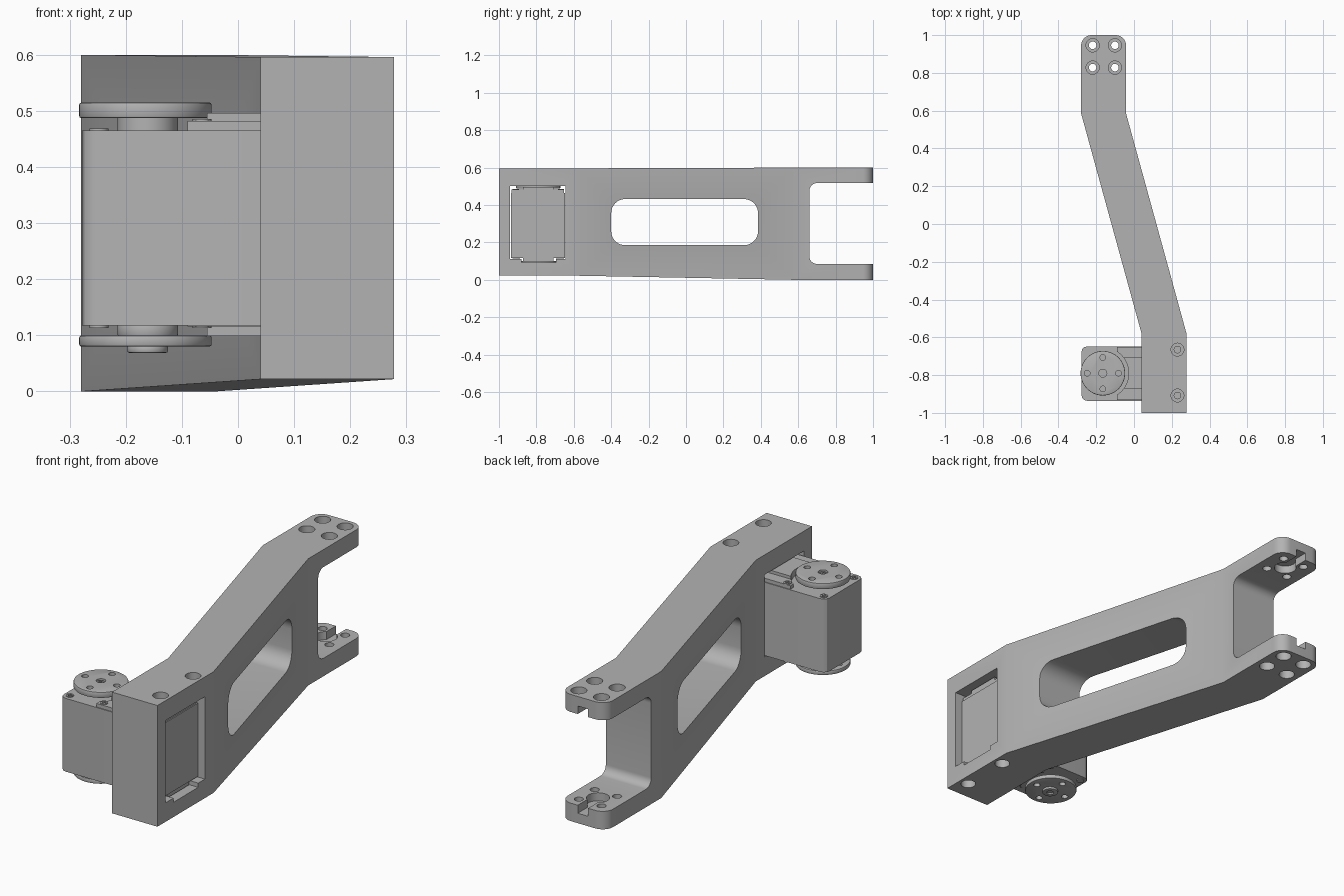
import bpy, bmesh, math
from mathutils import Matrix, Vector

if "Cube" in bpy.data.objects:
    bpy.data.objects.remove(bpy.data.objects["Cube"], do_unlink=True)

grey = bpy.data.materials.new("plain grey")
grey.use_nodes = True
grey.diffuse_color = (0.45, 0.45, 0.45, 1)
grey.node_tree.nodes["Principled BSDF"].inputs["Base Color"].default_value = grey.diffuse_color


def finish(name, bm):
    bmesh.ops.recalc_face_normals(bm, faces=bm.faces)
    mesh = bpy.data.meshes.new(name)
    bm.to_mesh(mesh)
    bm.free()
    mesh.materials.append(grey)
    ob = bpy.data.objects.new(name, mesh)
    bpy.context.collection.objects.link(ob)
    return ob


def box(name, lo, hi, radius=0, axis=2, segments=6, pick=None):
    """Box between two corners, its edges along one axis rounded."""
    lo, hi = Vector(lo), Vector(hi)
    bm = bmesh.new()
    bmesh.ops.create_cube(bm, size=1)
    for v in bm.verts:
        v.co = Vector([(lo[i] + hi[i]) / 2 + v.co[i] * (hi[i] - lo[i]) for i in range(3)])
    if radius:
        edges = [e for e in bm.edges
                 if abs((e.verts[0].co - e.verts[1].co).normalized()[axis]) > 0.9
                 and (pick is None or pick(e.verts[0].co))]
        bmesh.ops.bevel(bm, geom=edges, offset=radius, segments=segments,
                        profile=0.5, affect='EDGES')
    return finish(name, bm)


def cyl(name, x, y, z0, z1, r, rim=0, sides=48):
    """Upright cylinder with an optional small rim bevel."""
    bm = bmesh.new()
    bmesh.ops.create_cone(bm, cap_ends=True, segments=sides, radius1=r, radius2=r,
                          depth=z1 - z0, matrix=Matrix.Translation((x, y, (z0 + z1) / 2)))
    if rim:
        edges = [e for e in bm.edges if abs(e.verts[0].co.z - e.verts[1].co.z) < 1e-5]
        bmesh.ops.bevel(bm, geom=edges, offset=rim, segments=2, profile=0.5, affect='EDGES')
    return finish(name, bm)


def cut(target, cutter, operation='DIFFERENCE'):
    mod = target.modifiers.new("cut", 'BOOLEAN')
    mod.operation, mod.solver, mod.object = operation, 'EXACT', cutter
    bpy.ops.object.select_all(action='DESELECT')
    bpy.context.view_layer.objects.active = target
    target.select_set(True)
    bpy.ops.object.modifier_apply(modifier="cut")
    bpy.data.objects.remove(cutter, do_unlink=True)


def screw(name, x, y, z0, z1, r):
    """Cross-head screw whose top is at z1."""
    ob = cyl(name, x, y, z0, z1, r, sides=24)
    a, b = r * 0.7, r * 0.18
    for u, v in ((a, b), (b, a)):
        cut(ob, box("cross", (x - u, y - v, z1 - 0.006), (x + u, y + v, z1 + 0.01)))


# Cranked arm: four cross-sections joined into one bar
bm = bmesh.new()
rings = []
for y, x0, x1, z0, z1 in ((-1, 0.04, 0.278, 0.022, 0.596), (-0.58, 0.04, 0.278, 0.022, 0.596),
                          (0.585, -0.28, -0.042, 0, 0.6), (1, -0.28, -0.042, 0, 0.6)):
    rings.append([bm.verts.new(p) for p in ((x0, y, z0), (x1, y, z0), (x1, y, z1), (x0, y, z1))])
for a, b in zip(rings, rings[1:]):
    for i in range(4):
        j = (i + 1) % 4
        bm.faces.new((a[i], a[j], b[j], b[i]))
bm.faces.new(rings[0])
bm.faces.new(rings[-1])
tips = [e for e in bm.edges if all(v.co.y > 0.99 for v in e.verts)
        and abs(e.verts[0].co.z - e.verts[1].co.z) > 0.1]
bmesh.ops.bevel(bm, geom=tips, offset=0.055, segments=8, profile=0.5, affect='EDGES')
arm = finish("arm", bm)

# Window through the arm, fork gap and servo pocket
cut(arm, box("window", (-0.5, -0.4, 0.185), (0.5, 0.385, 0.432), 0.075, 0, 8))
cut(arm, box("fork_gap", (-0.5, 0.66, 0.085), (0.5, 1.2, 0.517), 0.04, 0, 8))
cut(arm, box("pocket", (-0.1, -0.94, 0.112), (0.5, -0.645, 0.502)))
cut(arm, box("pocket_notch", (-0.1, -0.88, 0.092), (0.5, -0.695, 0.2)))

# Counterbored holes in the fork tips
cx, cy = -0.16, 0.887
for x in (cx - 0.059, cx + 0.059):
    for y in (cy - 0.059, cy + 0.059):
        cut(arm, cyl("hole", x, y, -0.1, 0.7, 0.02, sides=24))
        cut(arm, cyl("low_bore", x, y, -0.1, 0.04, 0.035, sides=32))
        cut(arm, cyl("high_bore", x, y, 0.56, 0.7, 0.035, sides=32))

# Keyhole recesses on the inner faces of the fork
for z0, z1 in ((0.047, 0.2), (0.4, 0.555)):
    cut(arm, cyl("recess", cx, cy, z0, z1, 0.05, sides=32))
    cut(arm, box("slot", (cx - 0.027, cy, z0), (cx + 0.027, 1.1, z1)))

# Screw holes at the servo end, above and below
for i, y in enumerate((-0.665, -0.908)):
    cut(arm, cyl("bore", 0.23, y, 0.55, 0.7, 0.034, sides=32))
    cut(arm, cyl("bore", 0.23, y, -0.1, 0.065, 0.034, sides=32))
    screw(f"arm_screw_{i}", 0.23, y, 0.54, 0.56, 0.02)

# Servo case with chamfered free corners
sx, sy = -0.165, -0.79
case = box("servo_case", (-0.278, -0.936, 0.118), (0.245, -0.648, 0.465), 0.03, 2, 3,
           lambda c: c.x < 0)

# Raised shoulders and ribs behind the discs
for name, z0, z1, rz0, rz1 in (("top", 0.46, 0.482, 0.47, 0.496),
                               ("bottom", 0.116, 0.122, 0.099, 0.13)):
    shoulder = box(name + "_shoulder", (-0.09, -0.932, z0), (0.24, -0.652, z1))
    rib = box(name + "_rib", (-0.06, -0.872, rz0), (0.24, -0.708, rz1))
    for part in (shoulder, rib):
        clear = (z0 + 0.005, 0.6) if name == "top" else (0.0, 0.118)
        cut(part, cyl("clearance", sx, sy, clear[0], clear[1], 0.137))

# Corner screws of the case
for i, (x, y, z) in enumerate(((-0.248, -0.678, 0.465), (-0.248, -0.904, 0.465),
                               (-0.064, -0.668, 0.482), (-0.064, -0.91, 0.482))):
    screw(f"case_screw_{i}", x, y, z - 0.02, z + 0.004, 0.017)
    cyl(f"case_foot_{i}", x, y, 0.113, 0.13, 0.017, sides=24)

# Output discs, top and bottom, with four holes each
for name, z0, z1 in (("top_disc", 0.487, 0.515), ("bottom_disc", 0.08, 0.1)):
    disc = cyl(name, sx, sy, z0, z1, 0.118, 0.004, 64)
    for k in range(4):
        a = k * math.pi / 2
        cut(disc, cyl("pin", sx + 0.083 * math.cos(a), sy + 0.083 * math.sin(a),
                      z0 - 0.02, z1 + 0.02, 0.015, sides=20))
    if name == "top_disc":
        cut(disc, cyl("center_bore", sx, sy, z1 - 0.01, z1 + 0.02, 0.021, sides=24))
screw("center_screw", sx, sy, 0.49, 0.511, 0.013)
cyl("top_hub", sx + 0.004, sy, 0.46, 0.49, 0.054)
cyl("bottom_hub", sx + 0.004, sy, 0.098, 0.122, 0.054, 0.004)
cap = cyl("bottom_cap", sx + 0.004, sy, 0.069, 0.082, 0.036, 0.003)
cut(cap, cyl("cap_bore", sx + 0.004, sy, 0.05, 0.076, 0.016, sides=24))

# Smooth shading on curved faces only
bpy.ops.object.select_all(action='DESELECT')
for ob in bpy.context.scene.objects:
    if ob.type == 'MESH':
        ob.select_set(True)
        bpy.context.view_layer.objects.active = ob
bpy.ops.object.shade_smooth_by_angle(angle=math.radians(30))
